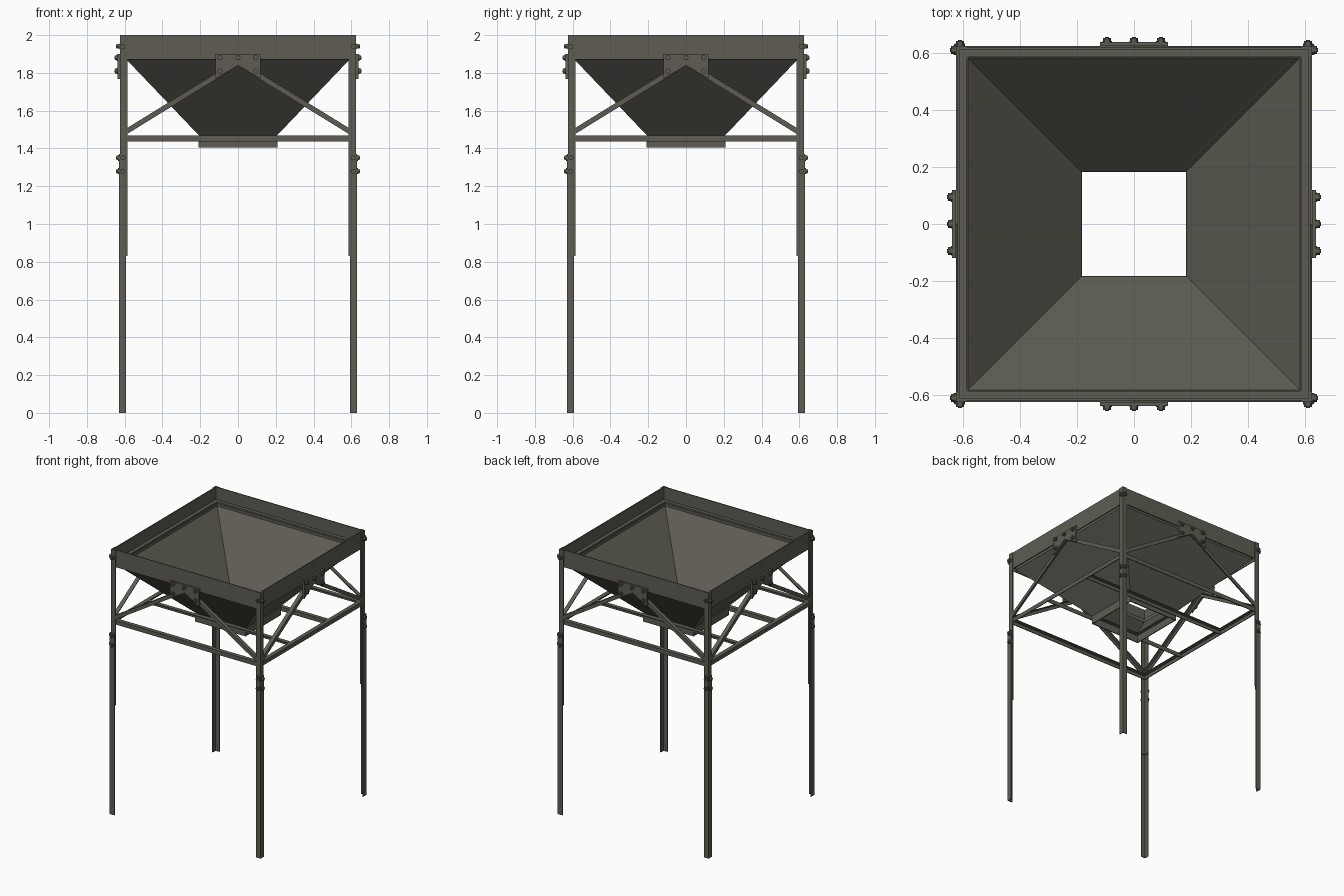
import bpy, bmesh, math
from mathutils import Matrix, Vector

if "Cube" in bpy.data.objects:
    bpy.data.objects.remove(bpy.data.objects["Cube"])

steel = bpy.data.materials.new("dark olive steel")
steel.diffuse_color = (0.112, 0.108, 0.086, 1)
steel.use_nodes = True
steel.node_tree.nodes["Principled BSDF"].inputs["Base Color"].default_value = steel.diffuse_color


def finish(name, bm):
    bmesh.ops.recalc_face_normals(bm, faces=bm.faces)
    me = bpy.data.meshes.new(name)
    bm.to_mesh(me)
    bm.free()
    me.materials.append(steel)
    ob = bpy.data.objects.new(name, me)
    bpy.context.collection.objects.link(ob)
    return ob


def ring(name, profile):
    """Sweep a closed (radius, z) profile around a square with mitred corners."""
    bm = bmesh.new()
    loops = [[bm.verts.new((sx * r, sy * r, z)) for r, z in profile]
             for sx, sy in ((-1, -1), (1, -1), (1, 1), (-1, 1))]
    n = len(profile)
    for i in range(4):
        a, b = loops[i], loops[(i + 1) % 4]
        for j in range(n):
            k = (j + 1) % n
            bm.faces.new((a[j], a[k], b[k], b[j]))
    return finish(name, bm)


def prism(bm, pts, offset):
    """Extrude a polygon of 3D points along an offset vector."""
    a = [bm.verts.new(p) for p in pts]
    b = [bm.verts.new(Vector(p) + Vector(offset)) for p in pts]
    n = len(a)
    bm.faces.new(a)
    bm.faces.new(b[::-1])
    for i in range(n):
        k = (i + 1) % n
        bm.faces.new((a[i], b[i], b[k], a[k]))


def bolt(bm, x, z, y0, y1, r=0.014):
    """Hexagon head facing -y with a washer and a short stud."""
    for rad, n, ya, yb in ((r * 1.15, 12, y0, y0 - 0.004), (r, 6, y0 - 0.004, y1 + 0.003),
                           (r * 0.5, 8, y1 + 0.003, y1)):
        pts = [(x + rad * math.cos(math.tau * i / n), ya, z + rad * math.sin(math.tau * i / n))
               for i in range(n)]
        prism(bm, pts, (0, yb - ya, 0))


def angle_iron(o, w, t):
    """L outline for the corner at (-o, -o)."""
    return [(-o, -o), (-o + w, -o), (-o + w, -o + t), (-o + t, -o + t), (-o + t, -o + w), (-o, -o + w)]


def four(name, make):
    """Repeat a part on the four sides."""
    for i, side in enumerate(("front", "right", "back", "left")):
        bm = bmesh.new()
        make(bm)
        bmesh.ops.rotate(bm, verts=bm.verts, matrix=Matrix.Rotation(i * math.pi / 2, 3, 'Z'))
        finish(side + "_" + name, bm)


# Hopper: top rim, support rail, sloped sheet and outlet collar
ring("top_rim", [(0.618, 2.0), (0.618, 1.9), (0.585, 1.9), (0.585, 1.906), (0.611, 1.906), (0.611, 2.0)])
ring("upper_rail", [(0.618, 1.9), (0.618, 1.87), (0.612, 1.87), (0.612, 1.894), (0.585, 1.894), (0.585, 1.9)])
ring("hopper_sheet", [(0.59, 1.895), (0.59, 1.87), (0.203, 1.465), (0.183, 1.465), (0.581, 1.875), (0.581, 1.895)])
ring("outlet_collar", [(0.21, 1.466), (0.21, 1.405), (0.203, 1.405), (0.203, 1.459), (0.183, 1.459), (0.183, 1.466)])

# Lower frame and the two bars carrying the outlet
ring("lower_rail", [(0.618, 1.468), (0.618, 1.437), (0.612, 1.437), (0.612, 1.462), (0.586, 1.462), (0.586, 1.468)])
for s, nm in ((-1, "front"), (1, "back")):
    bm = bmesh.new()
    prof = [(0.21, 1.437), (0.216, 1.437), (0.216, 1.462), (0.24, 1.462), (0.24, 1.468), (0.21, 1.468)]
    prism(bm, [(-0.612, s * y, z) for y, z in prof], (1.224, 0, 0))
    finish(nm + "_outlet_bar", bm)

# Telescoping angle-iron legs, the upper nested inside the lower
four("lower_leg", lambda bm: prism(bm, [(x, y, 0) for x, y in angle_iron(0.63, 0.038, 0.006)], (0, 0, 1.37)))
four("upper_leg", lambda bm: prism(bm, [(x, y, 0.83) for x, y in angle_iron(0.624, 0.038, 0.006)], (0, 0, 1.17)))


# Diagonal braces: vertical web plus inward flange
def braces(bm):
    for s in (-1, 1):
        web = [(0, -0.624, 1.838), (s * 0.594, -0.624, 1.472), (s * 0.594, -0.624, 1.504), (0, -0.624, 1.87)]
        prism(bm, web, (0, 0.006, 0))
        flange = [(0, -0.624, 1.863), (s * 0.594, -0.624, 1.497), (s * 0.594, -0.624, 1.504), (0, -0.624, 1.87)]
        prism(bm, flange, (0, 0.03, 0))


four("braces", braces)

# Notched gusset plates joining the braces to the rim
four("gusset_plate", lambda bm: prism(bm, [(x, -0.624, z) for x, z in (
    (-0.12, 1.9), (-0.12, 1.768), (0, 1.839), (0.12, 1.768), (0.12, 1.9))], (0, -0.014, 0)))


# Bolts on gussets, leg splices and rim corners
def bolts(bm):
    for x, z in ((-0.094, 1.88), (0.094, 1.88), (0, 1.88), (-0.094, 1.81), (0.094, 1.81)):
        bolt(bm, x, z, -0.638, -0.655)
    for x in (-0.61, 0.61):
        bolt(bm, x, 1.94, -0.624, -0.645)
        for z in (1.35, 1.28):
            bolt(bm, x, z, -0.63, -0.645)


four("bolts", bolts)
